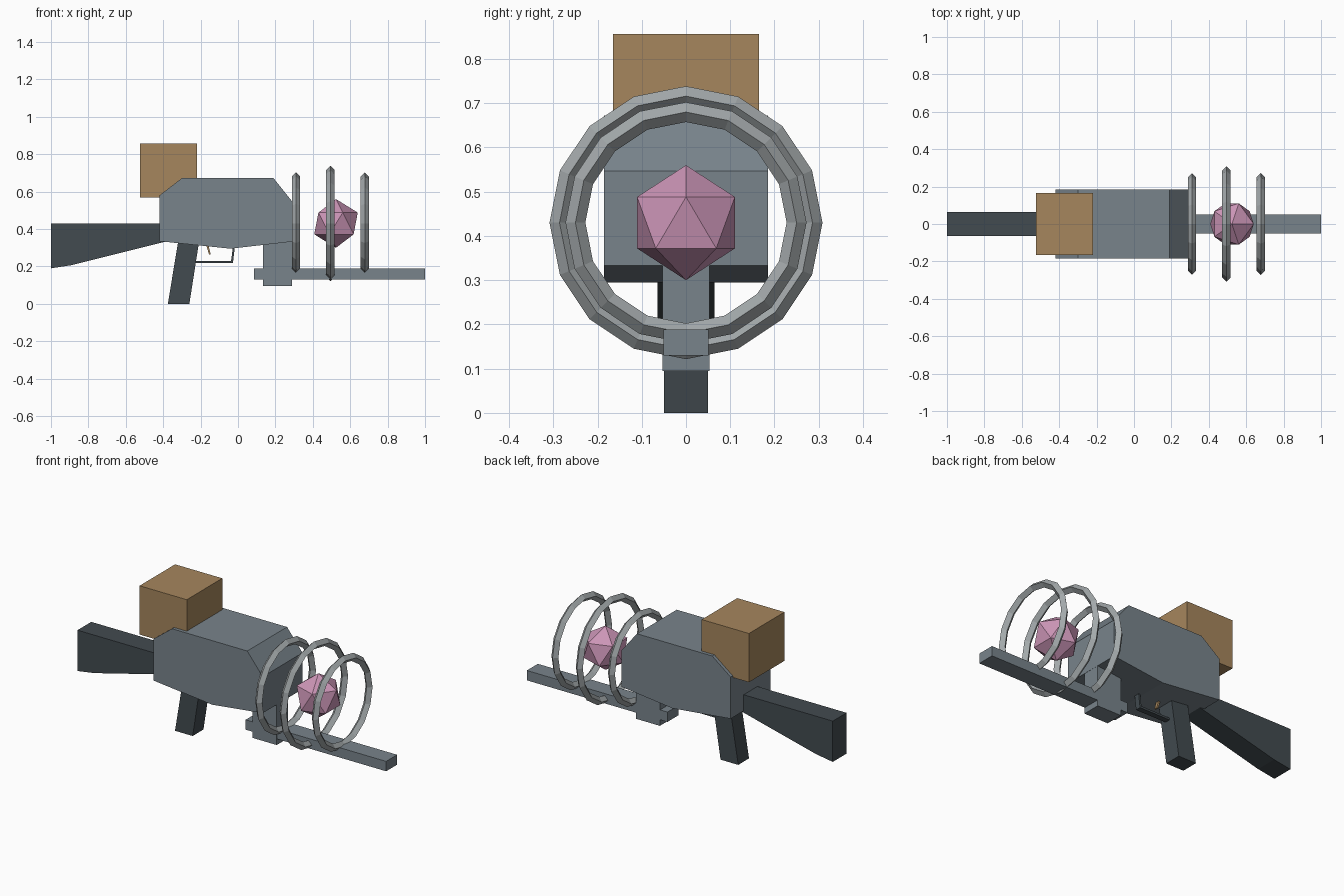
import bpy, bmesh, math

if "Cube" in bpy.data.objects:
    bpy.data.objects.remove(bpy.data.objects["Cube"])


def material(name, rgb):
    m = bpy.data.materials.new(name)
    m.diffuse_color = (*rgb, 1)
    m.use_nodes = True
    m.node_tree.nodes["Principled BSDF"].inputs["Base Color"].default_value = m.diffuse_color
    return m


SLATE = material("slate", (0.19, 0.23, 0.26))
DARK = material("dark", (0.055, 0.07, 0.08))
STEEL = material("steel", (0.37, 0.40, 0.41))
TAN = material("tan", (0.38, 0.24, 0.11))
PINK = material("pink", (0.60, 0.30, 0.47))


def finish(bm, name, mat):
    bmesh.ops.recalc_face_normals(bm, faces=bm.faces[:])
    mesh = bpy.data.meshes.new(name)
    bm.to_mesh(mesh)
    bm.free()
    mesh.materials.append(mat)
    obj = bpy.data.objects.new(name, mesh)
    bpy.context.collection.objects.link(obj)
    return obj


def extrude_profile(name, points, half_width, mat):
    """Side profile in x, z extruded evenly to both sides in y."""
    bm = bmesh.new()
    face = bm.faces.new([bm.verts.new((x, -half_width, z)) for x, z in points])
    ext = bmesh.ops.extrude_face_region(bm, geom=[face])
    verts = [g for g in ext["geom"] if isinstance(g, bmesh.types.BMVert)]
    bmesh.ops.translate(bm, verts=verts, vec=(0, 2 * half_width, 0))
    return finish(bm, name, mat)


def block(name, x0, x1, z0, z1, half_width, mat):
    return extrude_profile(name, [(x0, z0), (x1, z0), (x1, z1), (x0, z1)], half_width, mat)


# Main body, stock and grip
extrude_profile("body", [(-0.42, 0.335), (-0.04, 0.295), (0.29, 0.333), (0.29, 0.547),
                         (0.19, 0.672), (-0.30, 0.672), (-0.42, 0.58)], 0.185, SLATE)
extrude_profile("stock", [(-1.0, 0.19), (-0.89, 0.207), (-0.39, 0.332),
                          (-0.39, 0.43), (-1.0, 0.43)], 0.064, DARK)
extrude_profile("grip", [(-0.375, 0), (-0.26, 0), (-0.207, 0.34), (-0.319, 0.34)], 0.05, DARK)

# Trigger and its guard
extrude_profile("trigger_guard", [(-0.235, 0.218), (-0.027, 0.218), (-0.017, 0.305),
                                  (-0.027, 0.305), (-0.037, 0.23), (-0.235, 0.23)], 0.016, DARK)
extrude_profile("trigger", [(-0.155, 0.265), (-0.146, 0.265), (-0.16, 0.32), (-0.172, 0.32)],
                0.01, TAN)

# Box on the rear of the body
block("ammo_box", -0.525, -0.218, 0.57, 0.857, 0.165, TAN)

# Bracket and lower rail
block("rail_bracket", 0.133, 0.289, 0.095, 0.34, 0.053, SLATE)
block("rail", 0.085, 1.0, 0.13, 0.188, 0.051, SLATE)

# Coil rings with diamond cross-section
for label, x, radius in (("rear", 0.31, 0.25), ("middle", 0.494, 0.286), ("front", 0.678, 0.25)):
    bpy.ops.mesh.primitive_torus_add(
        major_segments=16, minor_segments=4, major_radius=radius, minor_radius=0.0225,
        location=(x, 0, 0.43), rotation=(0, math.pi / 2, 0))
    ring = bpy.context.object
    ring.name = label + "_ring"
    ring.data.materials.append(STEEL)

# Floating crystal
bm = bmesh.new()
bmesh.ops.create_icosphere(bm, subdivisions=1, radius=0.13)
crystal = finish(bm, "crystal", PINK)
crystal.location = (0.524, 0, 0.43)
